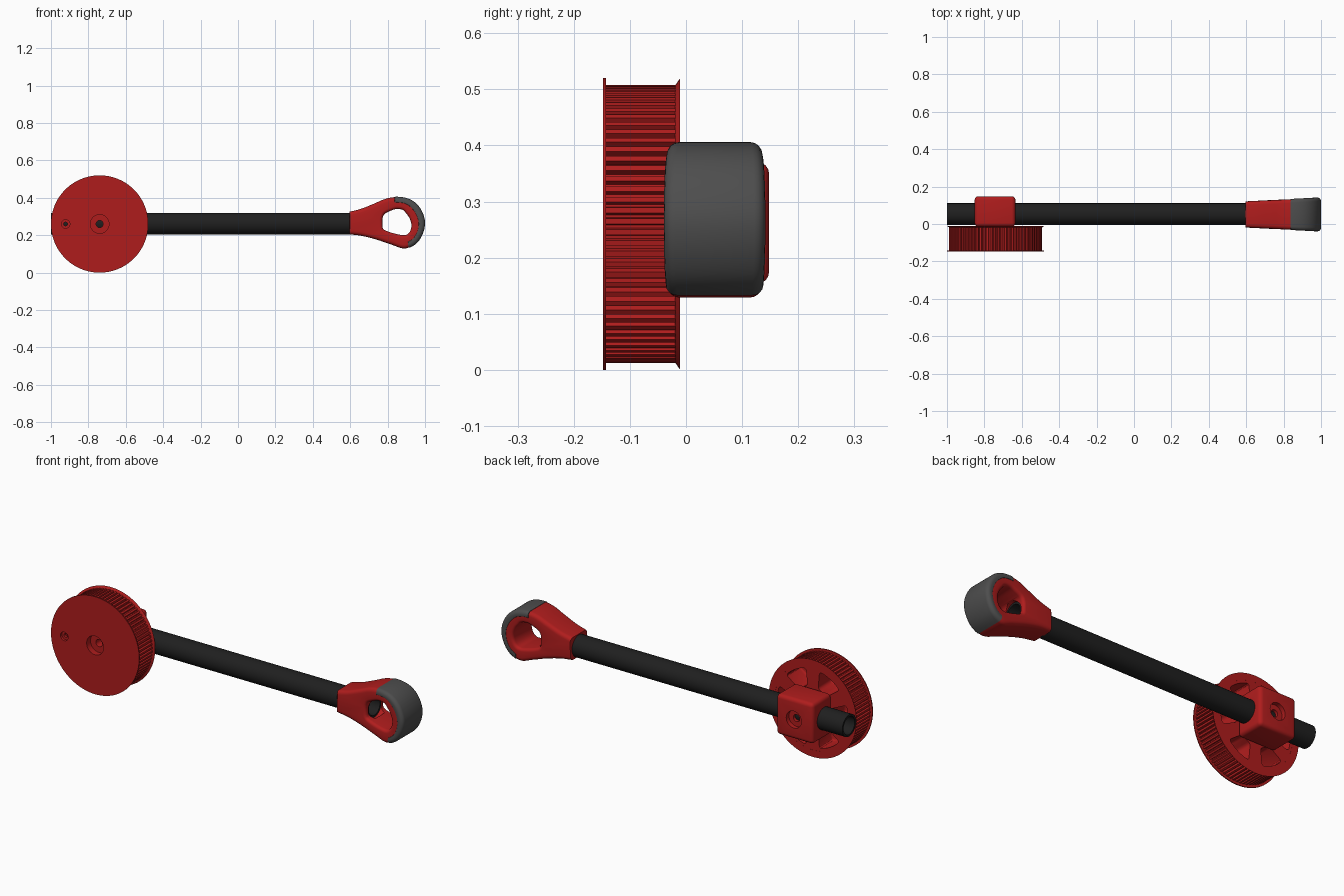
import bpy, bmesh
from math import sin, cos, tau, radians
from mathutils import Vector

if "Cube" in bpy.data.objects:
    bpy.data.objects.remove(bpy.data.objects["Cube"])


def material(name, rgb):
    m = bpy.data.materials.new(name)
    m.diffuse_color = (*rgb, 1)
    m.use_nodes = True
    m.node_tree.nodes["Principled BSDF"].inputs["Base Color"].default_value = m.diffuse_color
    return m


RED = material("red_plastic", (0.43, 0.012, 0.012))
BLACK = material("black_tube", (0.014, 0.014, 0.014))
GREY = material("rubber_grey", (0.075, 0.075, 0.075))
WX, WZ = -0.74, 0.26          # wheel centre
TY, TZ = 0.053, 0.262         # tube axis


def loft(name, loops, mat=None, ring=False):
    """Skin equal-length closed loops; cap the ends, or join last to first."""
    bm = bmesh.new()
    rows = [[bm.verts.new(p) for p in lp] for lp in loops]
    n, m = len(rows), len(rows[0])
    for i in range(n if ring else n - 1):
        a, b = rows[i], rows[(i + 1) % n]
        for k in range(m):
            bm.faces.new((a[k], a[(k + 1) % m], b[(k + 1) % m], b[k]))
    if not ring:
        bm.faces.new(rows[0])
        bm.faces.new(rows[-1])
    bmesh.ops.recalc_face_normals(bm, faces=bm.faces)
    me = bpy.data.meshes.new(name)
    bm.to_mesh(me)
    bm.free()
    ob = bpy.data.objects.new(name, me)
    bpy.context.collection.objects.link(ob)
    if mat:
        me.materials.append(mat)
    return ob


def apply(ob, mod):
    bpy.context.view_layer.objects.active = ob
    bpy.ops.object.modifier_apply(modifier=mod.name)


def bevel(ob, width, segments):
    mod = ob.modifiers.new("bevel", "BEVEL")
    mod.width, mod.segments = width, segments
    apply(ob, mod)


def cut(ob, *cutters):
    for c in cutters:
        c.hide_render = True
        mod = ob.modifiers.new("cut", "BOOLEAN")
        mod.operation, mod.solver, mod.object = "DIFFERENCE", "EXACT", c
        apply(ob, mod)
        bpy.data.objects.remove(c)


def smooth(ob, angle=32):
    bpy.ops.object.select_all(action="DESELECT")
    ob.select_set(True)
    bpy.context.view_layer.objects.active = ob
    bpy.ops.object.shade_smooth_by_angle(angle=radians(angle))


def polar(r, a):
    return WX + r * cos(a), WZ + r * sin(a)


def circle_y(r, y, x=WX, z=WZ, n=32):
    return [(x + r * cos(tau * i / n), y, z + r * sin(tau * i / n)) for i in range(n)]


def cyl_y(r, y0, y1, x=WX, z=WZ, n=32, mat=None, name="cutter"):
    return loft(name, [circle_y(r, y0, x, z, n), circle_y(r, y1, x, z, n)], mat)


def circle_x(r, x, n=48):
    return [(x, TY + r * cos(tau * i / n), TZ + r * sin(tau * i / n)) for i in range(n)]


def bore(x0, x1):
    return loft("cutter", [circle_x(0.0575, x0), circle_x(0.0575, x1)])


# Hollow tube
R, r, X0, X1 = 0.058, 0.047, -1.0, 0.768
tube = loft("tube", [circle_x(R, X0), circle_x(R, X1), circle_x(r, X1), circle_x(r, X0)],
            BLACK, ring=True)
smooth(tube)

# Toothed wheel body
TEETH = 80
teeth = []
for t in range(TEETH):
    for f, rad in ((0.0, 0.248), (0.5, 0.248), (0.62, 0.236), (0.88, 0.236)):
        teeth.append(polar(rad, tau * (t + f) / TEETH))
body = loft("toothed_wheel", [[(x, y, z) for x, z in teeth] for y in (-0.1425, -0.0115)], RED)


# Rounded wedge pockets in the back of the wheel
def pocket(a):
    h = 0.33
    arc = [polar(0.208, a - h + 2 * h * i / 8) for i in range(9)]
    arc += [polar(0.115, a + h * 0.75 - 1.5 * h * i / 4) for i in range(5)]
    ob = loft("cutter", [[(x, y, z) for x, z in arc] for y in (-0.122, 0.05)])
    bevel(ob, 0.018, 3)
    return ob


cut(body, *[pocket(tau * i / 6) for i in range(6)])


def wheel_holes():
    return [cyl_y(0.05, -0.2, -0.115), cyl_y(0.019, -0.2, 0.02),
            cyl_y(0.023, -0.2, -0.135, x=-0.922), cyl_y(0.010, -0.2, -0.09, x=-0.922)]


cut(body, *wheel_holes())
smooth(body, 25)

# Front flange disc with the screw holes
disc = cyl_y(0.26, -0.148, -0.1425, n=128, mat=RED, name="front_flange")
cut(disc, *wheel_holes())
smooth(disc)

# Flared rear flange
lip = loft("rear_flange", [circle_y(rad, y, n=128) for rad, y in
                           ((0.222, -0.02), (0.246, -0.02), (0.259, -0.011), (0.222, -0.011))],
           RED, ring=True)
smooth(lip, 20)

# Clamp block around the tube
bx0, bx1, bz0, bz1 = -0.852, -0.634, 0.154, 0.37
rect = [(bx0, bz0), (bx1, bz0), (bx1, bz1), (bx0, bz1)]
block = loft("clamp_block", [[(x, y, z) for x, z in rect] for y in (-0.014, 0.148)], RED)
bevel(block, 0.02, 4)
cut(block, bore(-1.1, -0.4), cyl_y(0.045, 0.125, 0.2), cyl_y(0.019, -0.1, 0.2))
smooth(block)

# Handle profile: outer outline paired with the finger-hole outline
PAIRS = [(.595, .325, .772, .282), (.66, .342, .775, .298), (.73, .37, .785, .315),
         (.79, .395, .81, .328), (.85, .404, .845, .34), (.91, .394, .88, .336),
         (.955, .365, .898, .318), (.985, .32, .915, .295), (.998, .265, .926, .265),
         (.985, .205, .925, .235), (.95, .155, .912, .21), (.89, .129, .89, .2),
         (.82, .15, .85, .206), (.74, .177, .81, .217), (.66, .197, .78, .23),
         (.595, .205, .772, .245)]


def spline(pts, steps=5):
    """Open Catmull-Rom curve through the points."""
    p = [Vector(q) for q in pts]
    p = [2 * p[0] - p[1]] + p + [2 * p[-1] - p[-2]]
    out = []
    for i in range(1, len(p) - 2):
        a, b, c, d = p[i - 1:i + 3]
        for s in range(steps):
            t = s / steps
            out.append(0.5 * (2 * b + (c - a) * t + (2 * a - 5 * b + 4 * c - d) * t * t
                              + (3 * b - a - 3 * c + d) * t ** 3))
    return out + [p[-2]]


def normals(line):
    """Right-hand normals of a 2D polyline (inward for a clockwise outline)."""
    last = len(line) - 1
    ts = [(line[min(i + 1, last)] - line[max(i - 1, 0)]).normalized() for i in range(last + 1)]
    return [Vector((t.y, -t.x)) for t in ts]


def rounded_band(name, outer, inner, w_out, w_in, extra, mat, ring):
    """Solid between two outlines, with rounded edges, widening along x."""
    STEPS = 4
    sections = []
    for o, no, i, ni in zip(outer, normals(outer), inner, normals(inner)):
        def corner(p, n, w, side):
            pts = []
            for k in range(STEPS + 1):
                a = tau / 4 * k / STEPS
                q = p + n * w * (1 - cos(a))
                half = 0.070 + 0.046 * (p.x - 0.595) + extra - w * (1 - sin(a))
                pts.append((q.x, 0.051 + side * half, q.y))
            return pts
        sections.append(corner(o, no, w_out, -1) + corner(i, -ni, w_in, -1)[::-1]
                        + corner(i, -ni, w_in, 1) + corner(o, no, w_out, 1)[::-1])
    ob = loft(name, sections, mat, ring)
    return ob


curve = spline(PAIRS)
outer = [Vector((q[0], q[1])) for q in curve]
hole = [Vector((q[2], q[3])) for q in curve]
handle = rounded_band("handle", outer, hole, 0.02, 0.016, 0, RED, True)
cut(handle, bore(0.63, 0.80))     # tube opens into the finger hole
smooth(handle, 35)

# Grey rubber pad wrapped on the handle's outer end
span = range(19, 54)
pad = rounded_band("rubber_pad", [outer[i].lerp(hole[i], -0.03) for i in span],
                   [outer[i].lerp(hole[i], 0.45) for i in span], 0.02, 0.003, 0.002, GREY, False)
smooth(pad, 35)
